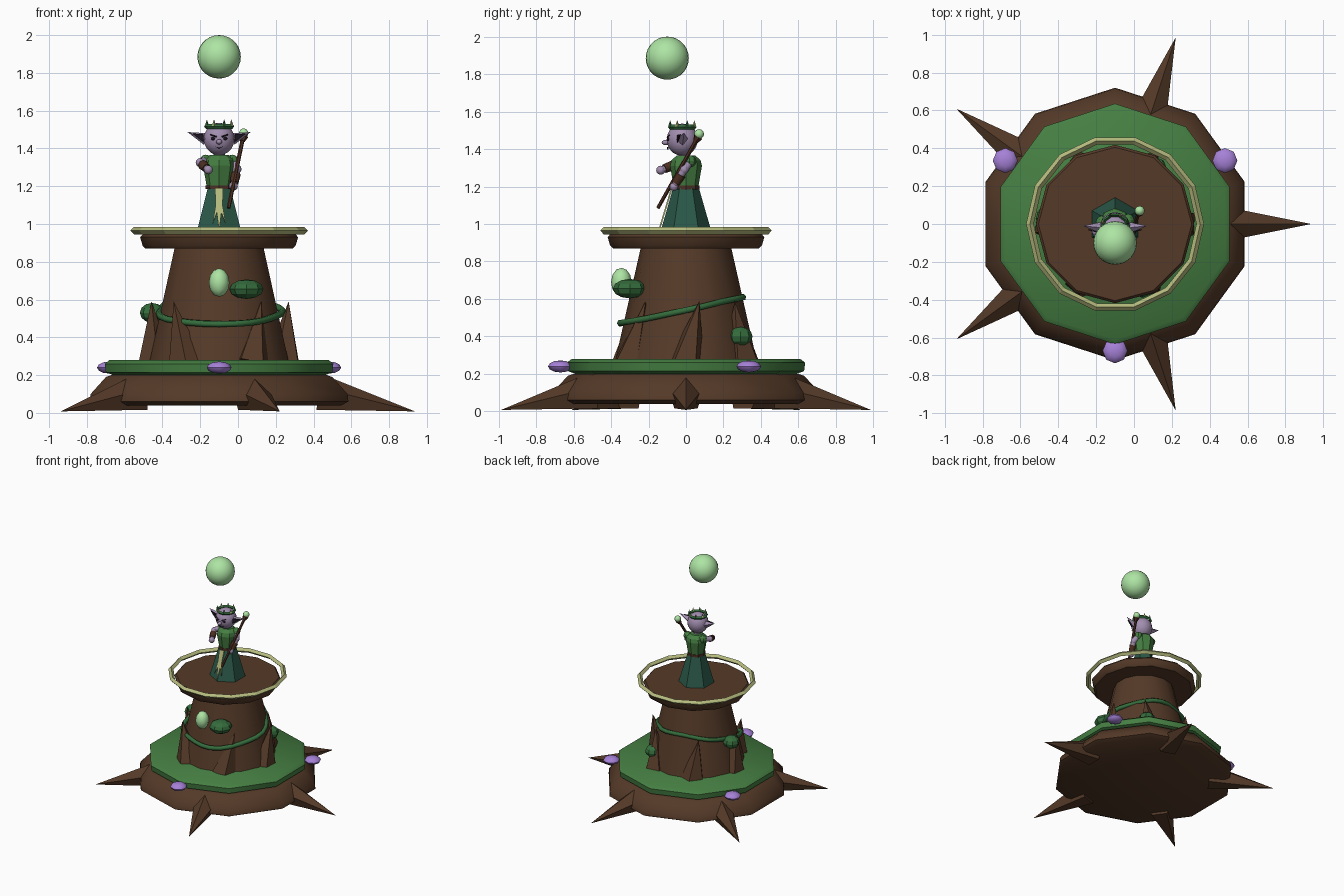
import bpy, bmesh
from math import sin, cos, pi, radians
from mathutils import Vector, Matrix

cube = bpy.data.objects.get("Cube")
if cube:
    bpy.data.objects.remove(cube)


def material(name, r, g, b):
    m = bpy.data.materials.new(name)
    m.use_nodes = True
    m.diffuse_color = (r, g, b, 1)
    m.node_tree.nodes["Principled BSDF"].inputs["Base Color"].default_value = (r, g, b, 1)
    return m


BARK = material("bark brown", .09, .042, .021)
MOSS = material("moss green", .06, .21, .055)
LEAF = material("leaf green", .035, .15, .045)
GOLD = material("pale gold", .47, .5, .21)
GLOW = material("glow green", .42, .78, .37)
PURPLE = material("mushroom purple", .38, .22, .68)
ROBE = material("dark teal", .024, .1, .065)
SKIN = material("lilac skin", .36, .27, .43)
LEATHER = material("leather brown", .075, .028, .016)
DARK = material("dark plum", .012, .008, .014)

CX = -.1   # axis of the tower and the figure


def finish(name, bm, mat, smooth=0):
    bmesh.ops.recalc_face_normals(bm, faces=bm.faces)
    me = bpy.data.meshes.new(name)
    bm.to_mesh(me)
    bm.free()
    me.materials.append(mat)
    if smooth:
        me.shade_smooth()
        me.set_sharp_from_angle(angle=radians(smooth))
    ob = bpy.data.objects.new(name, me)
    bpy.context.collection.objects.link(ob)
    return ob


def lathe(name, profile, sides, mat, smooth=0, y=0):
    """Stack of rings (radius, height) closed at both ends."""
    bm = bmesh.new()
    rings = []
    for r, z in profile:
        angles = [2 * pi * i / sides for i in range(sides)]
        rings.append([bm.verts.new((CX + r * sin(a), y + r * cos(a), z)) for a in angles])
    for low, high in zip(rings, rings[1:]):
        for i in range(sides):
            j = (i + 1) % sides
            bm.faces.new((low[i], low[j], high[j], high[i]))
    bm.faces.new(rings[0])
    bm.faces.new(rings[-1])
    return finish(name, bm, mat, smooth)


def limb(name, a, b, r1, r2, sides, mat, smooth=0, floor=None):
    """Tapered bar or spike between two points."""
    a, b = Vector(a), Vector(b)
    d = b - a
    bm = bmesh.new()
    m = Matrix.Translation((a + b) / 2) @ d.to_track_quat('Z', 'Y').to_matrix().to_4x4()
    bmesh.ops.create_cone(bm, cap_ends=True, segments=sides, radius1=r1, radius2=r2,
                          depth=d.length, matrix=m)
    if floor is not None:
        for v in bm.verts:
            v.co.z = max(v.co.z, floor)
    return finish(name, bm, mat, smooth)


def ball(name, loc, size, mat, u=12, v=8, smooth=60):
    bm = bmesh.new()
    m = Matrix.Translation(loc) @ Matrix.Diagonal((*size, 1))
    bmesh.ops.create_uvsphere(bm, u_segments=u, v_segments=v, radius=1, matrix=m)
    return finish(name, bm, mat, smooth)


def plate(name, outline, mat, thick=.008):
    """Flat shape given by points, thickened along its normal."""
    bm = bmesh.new()
    bm.faces.new([bm.verts.new(p) for p in outline])
    ob = finish(name, bm, mat)
    mod = ob.modifiers.new("thickness", 'SOLIDIFY')
    mod.thickness, mod.offset = thick, 0
    return ob


def polar(r, deg, z):
    return (CX + r * cos(radians(deg)), r * sin(radians(deg)), z)


def torus(name, r, minor, sides, section, z, mat, y=0, height=None):
    bm = bmesh.new()
    h = height or minor
    grid = []
    for i in range(sides):
        a = 2 * pi * i / sides
        grid.append([])
        for k in range(section):
            t = 2 * pi * k / section
            q = r + minor * cos(t)
            grid[i].append(bm.verts.new((CX + q * cos(a), y + q * sin(a), z + h * sin(t))))
    for i in range(sides):
        for k in range(section):
            n, p = (i + 1) % sides, (k + 1) % section
            bm.faces.new((grid[i][k], grid[n][k], grid[n][p], grid[i][p]))
    return finish(name, bm, mat)


# Tower
lathe("stump_base", [(.68, .04), (.72, .06), (.715, .1), (.63, .19), (.6, .2)], 10, BARK, 40)
lathe("moss_disc", [(.59, .2), (.63, .215), (.636, .26), (.61, .28)], 10, MOSS, 40)
lathe("trunk", [(.38, .26), (.24, .88)], 14, BARK, 40)
lathe("platform", [(.39, .87), (.405, .885), (.418, .93), (.405, .945)], 12, BARK, 40)
torus("floating_ring", .45, .02, 14, 4, .965, GOLD)

# Ground roots, spaced evenly
for i in range(5):
    a = 72 * i
    limb(f"ground_root_{i}", polar(.53, a, .1), polar(1.037, a, .008), .105, 0, 5, BARK, floor=0)

# Leaning buttress roots: base angle and tip angle
for i, (a, t, r) in enumerate([(0, 11, .375), (60, 52, .33), (120, 128, .34),
                               (180, 186, .36), (240, 228, .36), (300, 316, .31)]):
    limb(f"buttress_{i}", polar(.34, a, .26), polar(r, t, .59), .1, 0, 5, BARK, floor=.26)

# Vine winding round the trunk
curve = bpy.data.curves.new("vine", 'CURVE')
curve.dimensions = '3D'
curve.bevel_depth = .018
curve.bevel_resolution = 1
spline = curve.splines.new('POLY')
spline.points.add(27)
for i, p in enumerate(spline.points):
    a = 2 * pi * i / 28
    p.co = (*polar(.325 - .025 * sin(a) + .012 * cos(5 * a), 360 * i / 28,
                   .54 + .07 * sin(a)), 1)
spline.use_cyclic_u = True
curve.materials.append(LEAF)
bpy.context.collection.objects.link(bpy.data.objects.new("vine", curve))

# Shelf leaves, mushrooms, lantern and orb
for i, (x, y, z, r) in enumerate([(.045, -.3, .655, .09), (-.455, .03, .53, .065),
                                  (.11, .29, .4, .065)]):
    ball(f"shelf_leaf_{i}", (x, y, z), (r, r, .052), LEAF, 8, 6, 0)
for i in range(3):
    ball(f"mushroom_{i}", polar(.67, 30 + 120 * i, .24), (.066, .066, .032), PURPLE, 8, 6, 50)
ball("lantern", (CX, -.345, .69), (.055, .055, .076), GLOW, 8, 6, 50)
ball("floating_orb", (CX, -.1, 1.885), (.115, .115, .115), GLOW, 24, 14)

# Robe
lathe("skirt", [(.14, .945), (.068, 1.195)], 6, ROBE)
lathe("belt", [(.072, 1.185), (.072, 1.205)], 8, LEATHER)
lathe("bodice", [(.066, 1.2), (.085, 1.31), (.078, 1.34), (.05, 1.365)], 8, MOSS)
lathe("neck", [(.03, 1.35), (.03, 1.39)], 8, SKIN, 50, -.01)


# Sash hanging down the front of the skirt
def on_skirt(x, z):
    return (CX + x, -.075 - .075 * (1.195 - z) / .25, z)


plate("sash", [on_skirt(x, z) for x, z in
               [(-.022, 1.19), (-.018, 1.1), (-.035, 1.0), (-.012, 1.06), (0, .96),
                (.012, 1.06), (.035, 1.0), (.018, 1.1), (.022, 1.19)]], GOLD)

# Head and face
HY = -.02
ball("head", (CX, HY, 1.45), (.083, .083, .086), SKIN, 14, 10)
ball("nose", (CX, HY - .088, 1.435), (.016, .022, .014), SKIN, 8, 6)
plate("mouth", [(CX + x, HY - .077, z) for x, z in
                [(-.025, 1.412), (0, 1.404), (.025, 1.412), (0, 1.398)]], DARK)
for side, s in (("right", -1), ("left", 1)):
    ball(f"{side}_eye", (CX + s * .032, HY - .074, 1.452), (.012, .009, .009), DARK, 8, 6)
    limb(f"{side}_brow", (CX + s * .014, HY - .08, 1.462), (CX + s * .046, HY - .068, 1.474),
         .005, .004, 4, DARK)
    limb(f"{side}_ear", (CX + s * .07, HY, 1.45), (CX + s * .168, HY + .01, 1.487),
         .032, 0, 4, SKIN)
    plate(f"{side}_ear_inside", [(CX + s * .083, HY - .026, 1.435), (CX + s * .083, HY - .026, 1.475),
                                 (CX + s * .14, HY - .01, 1.479)], DARK, .006)

# Crown
torus("crown_band", .07, .01, 10, 4, 1.517, LEAF, HY, .013)
for i in range(8):
    x, y, z = polar(.07, 45 * i + 22, 1.52)
    limb(f"crown_point_{i}", (x, y + HY, z), (x, y + HY, 1.553), .011, 0, 4, GOLD if i % 2 else LEAF)

# Arms: shoulder, elbow and hand
for side, shoulder, elbow, hand in (
        ("right", (-.17, .01, 1.335), (-.2, -.04, 1.325), (-.157, -.135, 1.287)),
        ("left", (-.03, .02, 1.335), (-.005, -.01, 1.29), (-.025, -.065, 1.2))):
    e, h = Vector(elbow), Vector(hand)
    ball(f"{side}_shoulder", shoulder, (.033, .035, .032), MOSS, 8, 6, 0)
    limb(f"{side}_upper_arm", shoulder, elbow, .024, .022, 8, SKIN, 50)
    ball(f"{side}_elbow", elbow, (.024, .024, .024), SKIN, 8, 6)
    limb(f"{side}_forearm", elbow, hand, .021, .018, 8, SKIN, 50)
    limb(f"{side}_cuff", e.lerp(h, .3), e.lerp(h, .8), .027, .024, 8, LEATHER, 50)
    ball(f"{side}_hand", hand, (.024, .024, .024), SKIN, 8, 6)

# Staff
foot, top = Vector((-.05, -.15, 1.085)), Vector((.028, .065, 1.465))
limb("staff", foot, top, .01, .011, 6, LEATHER)
limb("staff_collar", top - (top - foot) * .07, top, .014, .026, 6, LEATHER)
ball("staff_gem", (.03, .07, 1.48), (.026, .026, .026), GLOW, 10, 8)
